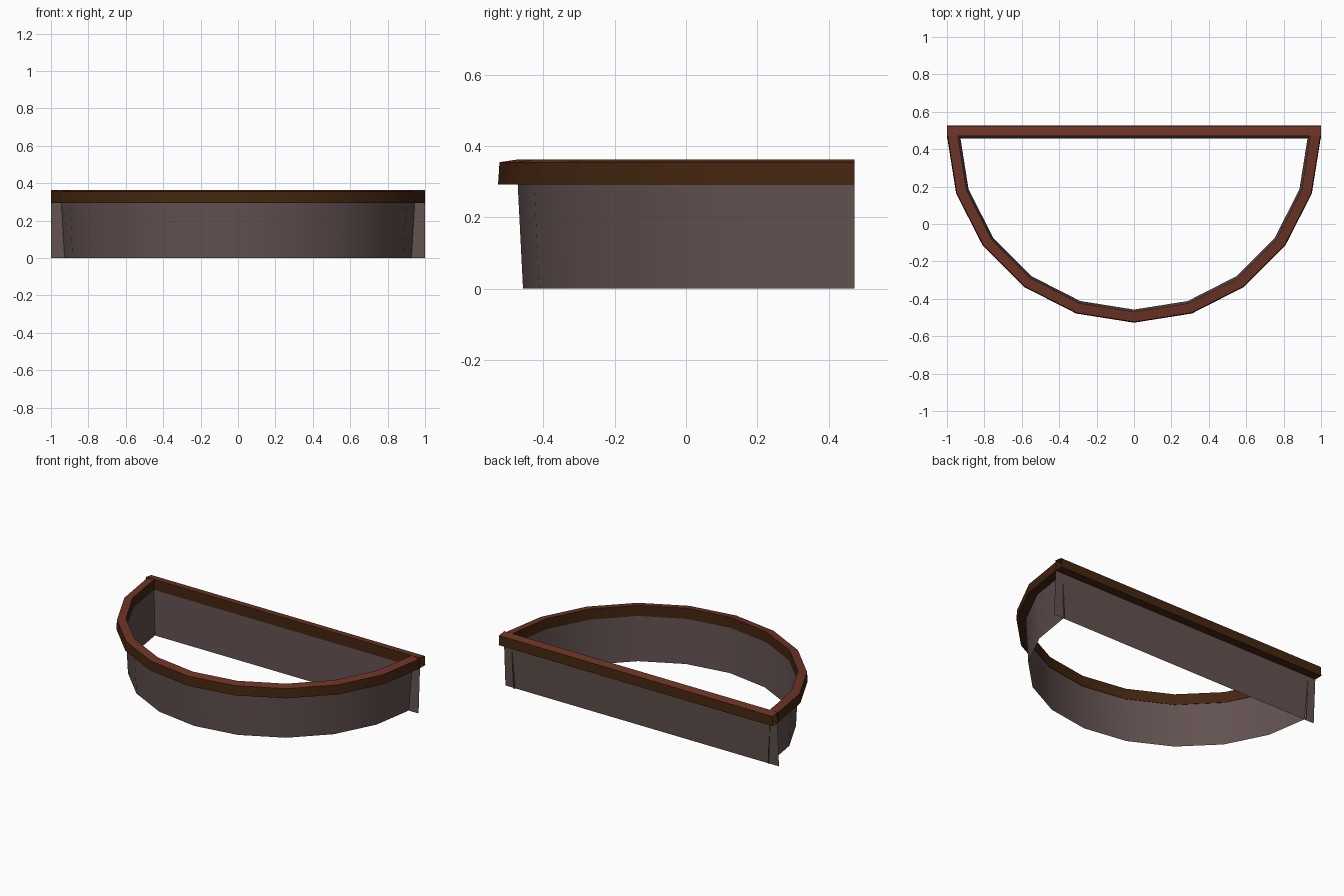
import bpy, bmesh, math

if "Cube" in bpy.data.objects:
    bpy.data.objects.remove(bpy.data.objects["Cube"])

CY = 0.4725      # centre of the half circle (line of the back wall)
BASE = 0.945     # radius that corresponds to the back line
SEGS = 10


def material(name, rgb):
    m = bpy.data.materials.new(name)
    m.diffuse_color = (*rgb, 1)
    m.use_nodes = True
    m.node_tree.nodes["Principled BSDF"].inputs["Base Color"].default_value = m.diffuse_color
    return m


WALL = material("grey brown wall", (0.122, 0.084, 0.08))
SIDE = material("dark brown rim", (0.058, 0.019, 0.005))
TOP = material("red brown rim top", (0.156, 0.034, 0.019))

# cross-sections as (radius, height)
wall_profile = [(0.93, 0), (0.945, 0.295)]
rim_profile = [(0.942, 0.293), (1.0, 0.293), (0.996, 0.355), (0.942, 0.363)]


def arc_ring(r, z):
    ring = []
    for i in range(SEGS + 1):
        a = math.pi * i / SEGS
        ring.append((-r * math.cos(a), CY - r * math.sin(a), z))
    return ring


def back_ring(r, z):
    y = CY + r - BASE
    return [(1, y, z), (-1, y, z)]


def sweep(name, profile, ring_fn, closed, mats):
    bm = bmesh.new()
    rings = [[bm.verts.new(p) for p in ring_fn(r, z)] for r, z in profile]
    n = len(rings)
    for k in range(n if closed else n - 1):
        a, b = rings[k], rings[(k + 1) % n]
        for i in range(len(a) - 1):
            f = bm.faces.new((a[i], a[i + 1], b[i + 1], b[i]))
            f.normal_update()
            # upward faces take the top colour
            f.material_index = 1 if len(mats) > 1 and f.normal.z > 0.7 else 0
    me = bpy.data.meshes.new(name)
    bm.to_mesh(me)
    bm.free()
    for m in mats:
        me.materials.append(m)
    ob = bpy.data.objects.new(name, me)
    bpy.context.collection.objects.link(ob)
    bpy.ops.object.select_all(action='DESELECT')
    ob.select_set(True)
    bpy.context.view_layer.objects.active = ob
    bpy.ops.object.shade_smooth_by_angle(angle=math.radians(30))
    return ob


# thin walls, curved front and straight back
sweep("curved_wall", wall_profile, arc_ring, False, [WALL])
sweep("back_wall", wall_profile, back_ring, False, [WALL])

# overhanging rim, open at the ends of the back bar
sweep("curved_rim", rim_profile, arc_ring, True, [SIDE, TOP])
sweep("back_rim", rim_profile, back_ring, True, [SIDE, TOP])
